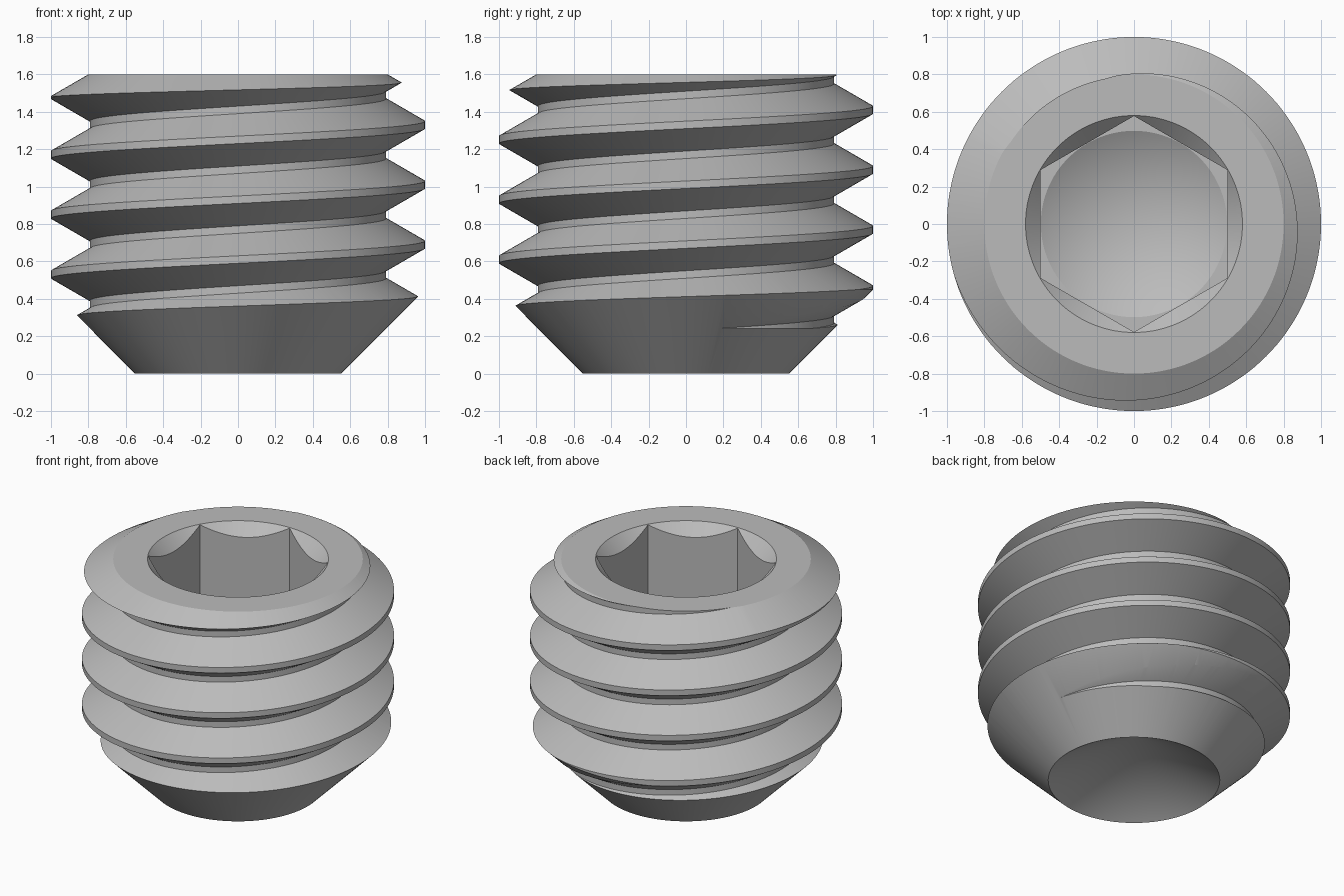
import bpy, math
from math import pi, sin, cos

if "Cube" in bpy.data.objects:
    bpy.data.objects.remove(bpy.data.objects["Cube"])

SEG = 144          # steps round the axis
PITCH = 0.32
MINOR = 0.792      # thread root radius
LENGTH = 1.6
SOCKET_Z = 0.8     # floor of the hex socket

steel = bpy.data.materials.new("steel grey")
steel.diffuse_color = (0.5, 0.5, 0.5, 1)
steel.use_nodes = True
steel.node_tree.nodes["Principled BSDF"].inputs["Base Color"].default_value = steel.diffuse_color


def make_object(name, verts, faces):
    mesh = bpy.data.meshes.new(name)
    mesh.from_pydata(verts, [], faces)
    mesh.materials.append(steel)
    obj = bpy.data.objects.new(name, mesh)
    bpy.context.collection.objects.link(obj)
    return obj


def lathe(name, profile, n=SEG, turn=0.0):
    """Closed solid of revolution; the profile's first and last points lie on the axis."""
    ring = profile[1:-1]
    verts = [(0, 0, profile[0][1]), (0, 0, profile[-1][1])]
    for r, z in ring:
        verts += [(r * cos(turn + 2 * pi * i / n), r * sin(turn + 2 * pi * i / n), z) for i in range(n)]
    faces = []
    last = 2 + (len(ring) - 1) * n
    for i in range(n):
        j = (i + 1) % n
        faces.append((0, 2 + j, 2 + i))
        faces.append((1, last + i, last + j))
        for k in range(len(ring) - 1):
            a, b = 2 + k * n, 2 + (k + 1) * n
            faces.append((a + i, a + j, b + j, b + i))
    return make_object(name, verts, faces)


def helical_rod(name, turns=9, base=-0.59):
    """Endless right-hand thread, longer than the screw, closed with fans at both ends."""
    tooth = [(1.0, -0.02), (1.0, 0.02), (MINOR, 0.14), (MINOR, 0.18)]
    verts, faces = [], []
    rows = turns * 4
    col = rows + 4
    # column i holds a vertical slice of the thread; one turn on equals four points up
    for i in range(SEG):
        a = 2 * pi * i / SEG
        for j in range(col):
            r, dz = tooth[j % 4]
            verts.append((r * cos(a), r * sin(a), base + dz + PITCH * (j // 4 + i / SEG)))

    def vid(i, j):
        return i * col + j if i < SEG else j + 4

    for i in range(SEG):
        for j in range(rows - 1):
            faces.append((vid(i, j), vid(i + 1, j), vid(i + 1, j + 1), vid(i, j + 1)))
    low, high = len(verts), len(verts) + 1
    top = rows - 1
    verts += [(0, 0, base), (0, 0, base + PITCH * (turns + 0.5))]
    for i in range(SEG):
        faces.append((low, vid(i + 1, 0), vid(i, 0)))
        faces.append((high, vid(i, top), vid(i + 1, top)))
    for k in range(4):
        faces.append((low, k, k + 1))
        faces.append((high, top + k + 1, top + k))
    # unused points above the last row of the later columns are dropped
    used = sorted({v for f in faces for v in f})
    remap = {v: n for n, v in enumerate(used)}
    return make_object(name, [verts[v] for v in used], [[remap[v] for v in f] for f in faces])


def boolean(target, tool, operation):
    mod = target.modifiers.new(operation, 'BOOLEAN')
    mod.operation = operation
    mod.solver = 'EXACT'
    mod.object = tool
    bpy.context.view_layer.objects.active = target
    bpy.ops.object.modifier_apply(modifier=mod.name)
    bpy.data.objects.remove(tool)


# threaded body, trimmed by the pointed and chamfered outline with the cup point
screw = helical_rod("set_screw")
outline = lathe("outline", [(0, 0.318), (0.55, 0), (1.05, 0.5),
                            (1.05, LENGTH - 0.25 / math.sqrt(3)), (0.8, LENGTH), (0, LENGTH)])
boolean(screw, outline, 'INTERSECT')

# hex socket with corners on the y axis
hexagon = lathe("hex_cutter", [(0, SOCKET_Z), (1 / math.sqrt(3), SOCKET_Z),
                               (1 / math.sqrt(3), 1.8), (0, 1.8)], 6, pi / 2)
boolean(screw, hexagon, 'DIFFERENCE')

# 45 degree lead-in at the socket mouth
lead_in = lathe("lead_in_cutter", [(0, 1.46), (0.44, 1.46), (0.68, 1.70), (0, 1.70)])
boolean(screw, lead_in, 'DIFFERENCE')

# drill point below the socket floor
drill = lathe("drill_cutter", [(0, SOCKET_Z - 0.288), (0.498, SOCKET_Z),
                               (0.498, SOCKET_Z + 0.05), (0, SOCKET_Z + 0.05)])
boolean(screw, drill, 'DIFFERENCE')

# smooth shading with sharp thread and socket edges
bpy.ops.object.select_all(action='DESELECT')
screw.select_set(True)
bpy.context.view_layer.objects.active = screw
bpy.ops.object.shade_smooth_by_angle(angle=math.radians(25))
